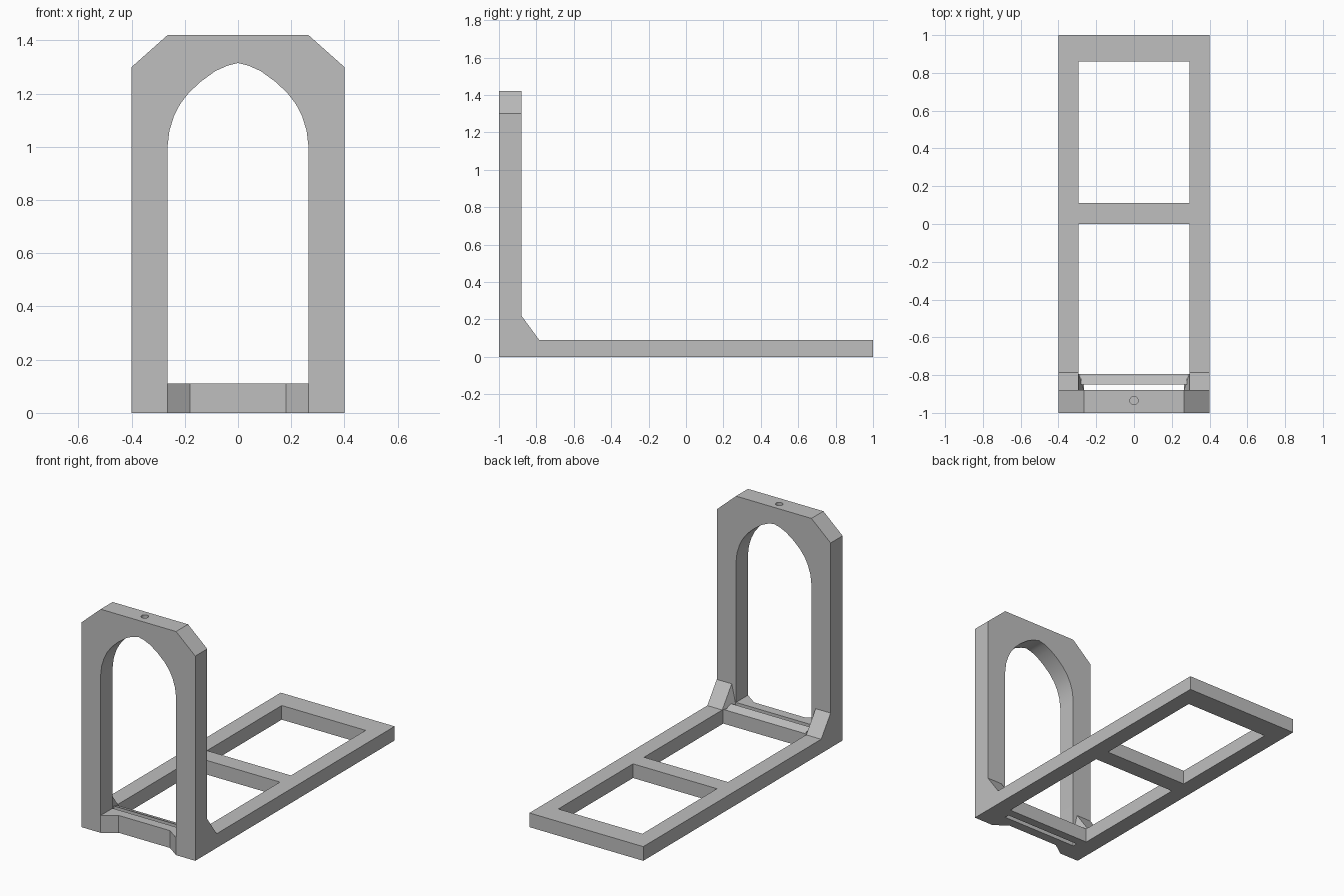
import bpy
import bmesh
from mathutils import Vector

cube = bpy.data.objects.get("Cube")
if cube:
    bpy.data.objects.remove(cube)

grey = bpy.data.materials.new("plain_grey")
grey.use_nodes = True
colour = (0.52, 0.52, 0.52, 1)
grey.diffuse_color = colour
grey.node_tree.nodes["Principled BSDF"].inputs["Base Color"].default_value = colour


def finish(name, bm):
    bmesh.ops.recalc_face_normals(bm, faces=bm.faces)
    mesh = bpy.data.meshes.new(name)
    bm.to_mesh(mesh)
    bm.free()
    mesh.materials.append(grey)
    obj = bpy.data.objects.new(name, mesh)
    bpy.context.collection.objects.link(obj)
    return obj


def prism(name, outline, axis, low, high):
    """Extrude a 2D outline along axis 0, 1 or 2."""
    bm = bmesh.new()
    verts = []
    for a, b in outline:
        co = [a, b]
        co.insert(axis, low)
        verts.append(bm.verts.new(co))
    face = bm.faces.new(verts)
    moved = bmesh.ops.extrude_face_region(bm, geom=[face])["geom"]
    shift = Vector((0, 0, 0))
    shift[axis] = high - low
    bmesh.ops.translate(bm, vec=shift,
                        verts=[v for v in moved if isinstance(v, bmesh.types.BMVert)])
    return finish(name, bm)


def slab(name, x, y0, y1, z0, z1):
    return prism(name, [(-x, y0), (x, y0), (x, y1), (-x, y1)], 2, z0, z1)


def cut(obj, cutter):
    mod = obj.modifiers.new("cut", "BOOLEAN")
    mod.operation = "DIFFERENCE"
    mod.solver = "EXACT"
    mod.object = cutter
    bpy.context.view_layer.objects.active = obj
    bpy.ops.object.modifier_apply(modifier=mod.name)
    bpy.data.objects.remove(cutter)


FRONT, BACK = -1.0, -0.88      # depth of the upright
HALF, INNER, RAIL = 0.4, 0.265, 0.295
THICK, SILL = 0.09, 0.11

# Upright with chamfered shoulders and a pointed arch
arch = [(INNER, 0), (INNER, 1.0), (0.258, 1.06), (0.241, 1.115), (0.218, 1.16),
        (0.185, 1.203), (0.14, 1.245), (0.085, 1.285), (0.04, 1.305)]
shoulder = [(HALF, 0), (HALF, 1.3), (0.265, 1.42)]
outline = [(-x, z) for x, z in shoulder] + [p for p in reversed(shoulder)]
outline += arch + [(0, 1.315)] + [(-x, z) for x, z in reversed(arch)]
upright = prism("arched_upright", outline, 1, FRONT, BACK)

# Blind screw hole in the top
bm = bmesh.new()
bmesh.ops.create_cone(bm, cap_ends=True, segments=24, radius1=0.022, radius2=0.022, depth=0.12)
bmesh.ops.translate(bm, verts=bm.verts, vec=(0, -0.935, 1.42))
cut(upright, finish("hole_cutter", bm))

# Base frame with two windows and a narrow slot
base = slab("base_frame", HALF, BACK, 1.0, 0, THICK)
for x, y0, y1 in [(RAIL, 0.11, 0.86), (RAIL, -0.795, 0), (INNER, -0.92, -0.85)]:
    cut(base, slab("window_cutter", x, y0, y1, -0.1, 0.3))

# Sloped lip on the bar behind the slot
prism("slot_lip", [(-0.85, THICK), (-0.795, THICK), (-0.85, SILL)], 0, -0.28, 0.28)

# Recessed front sill between the legs
prism("front_sill", [(-INNER, FRONT), (-0.18, -0.94), (0.18, -0.94),
                     (INNER, FRONT), (INNER, BACK), (-INNER, BACK)], 2, 0, SILL)

# Corner gussets
for side, label in [(1, "left"), (-1, "right")]:
    bm = bmesh.new()
    for x in (HALF, RAIL):
        for y, z in [(BACK, THICK), (-0.785, THICK), (BACK, 0.22)]:
            bm.verts.new((side * x, y, z))
    bm.verts.new((side * INNER, BACK, THICK))
    hull = bmesh.ops.convex_hull(bm, input=bm.verts)
    bmesh.ops.delete(bm, geom=[v for v in bm.verts if not v.link_faces], context="VERTS")
    bmesh.ops.dissolve_limit(bm, angle_limit=0.01, verts=bm.verts, edges=bm.edges)
    finish(label + "_gusset", bm)

# Smooth the arch and hole while keeping hard corners
bpy.ops.object.select_all(action="DESELECT")
upright.select_set(True)
bpy.context.view_layer.objects.active = upright
bpy.ops.object.shade_smooth_by_angle(angle=0.5)
